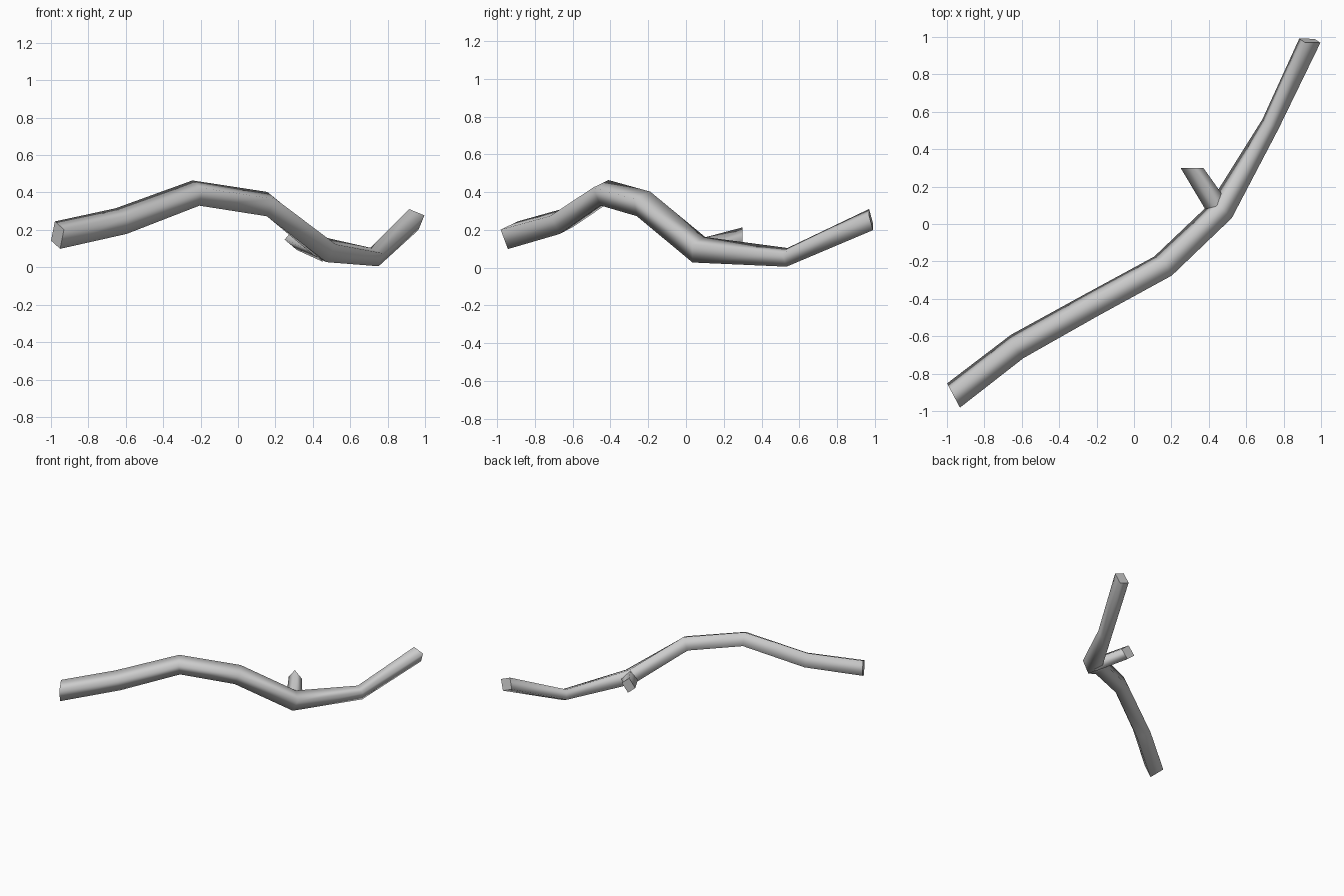
import bpy
import bmesh
from math import cos, sin, radians
from mathutils import Vector

cube = bpy.data.objects.get("Cube")
if cube:
    bpy.data.objects.remove(cube, do_unlink=True)

# Pale grey wood
wood = bpy.data.materials.new("pale grey")
wood.use_nodes = True
GREY = (0.6, 0.6, 0.6, 1)
wood.diffuse_color = GREY
wood.node_tree.nodes["Principled BSDF"].inputs["Base Color"].default_value = GREY


def square_limb(name, path, radii, first_dir, last_dir, turn):
    """Sweep a rolled square section along a path, with flat end caps."""
    points = [Vector(p) for p in path]
    bm = bmesh.new()
    rings = []
    for i, (p, r) in enumerate(zip(points, radii)):
        if i == 0:
            t = Vector(first_dir)
        elif i == len(points) - 1:
            t = Vector(last_dir)
        else:
            t = (p - points[i - 1]).normalized() + (points[i + 1] - p).normalized()
        t.normalize()
        side = t.cross(Vector((0, 0, 1))).normalized()
        up = side.cross(t)
        angles = [radians(turn + 90 * k) for k in range(4)]
        rings.append([bm.verts.new(p + r * (cos(a) * side + sin(a) * up)) for a in angles])
    for a, b in zip(rings, rings[1:]):
        for k in range(4):
            n = (k + 1) % 4
            bm.faces.new((a[k], a[n], b[n], b[k])).smooth = True
    bm.faces.new(rings[0])
    bm.faces.new(rings[-1])
    bmesh.ops.recalc_face_normals(bm, faces=bm.faces)
    mesh = bpy.data.meshes.new(name)
    bm.to_mesh(mesh)
    bm.free()
    mesh.materials.append(wood)
    obj = bpy.data.objects.new(name, mesh)
    bpy.context.collection.objects.link(obj)
    return obj


# Main branch
square_limb(
    "main_branch",
    [(-0.965, -0.917, 0.172), (-0.625, -0.655, 0.247), (-0.225, -0.432, 0.397),
     (0.155, -0.225, 0.338), (0.462, 0.068, 0.095), (0.73, 0.535, 0.055),
     (0.94, 0.98, 0.255)],
    [0.079, 0.076, 0.073, 0.074, 0.076, 0.054, 0.062],
    (0.88, 0.47, 0), (0.1, 0.97, 0.22), 22)

# Short side twig, rooted inside the main branch
square_limb(
    "side_twig",
    [(0.455, 0.075, 0.09), (0.31, 0.3, 0.153)],
    [0.062, 0.061],
    (-0.5, 0.8, 0.2), (0, 1, 0), 5)
